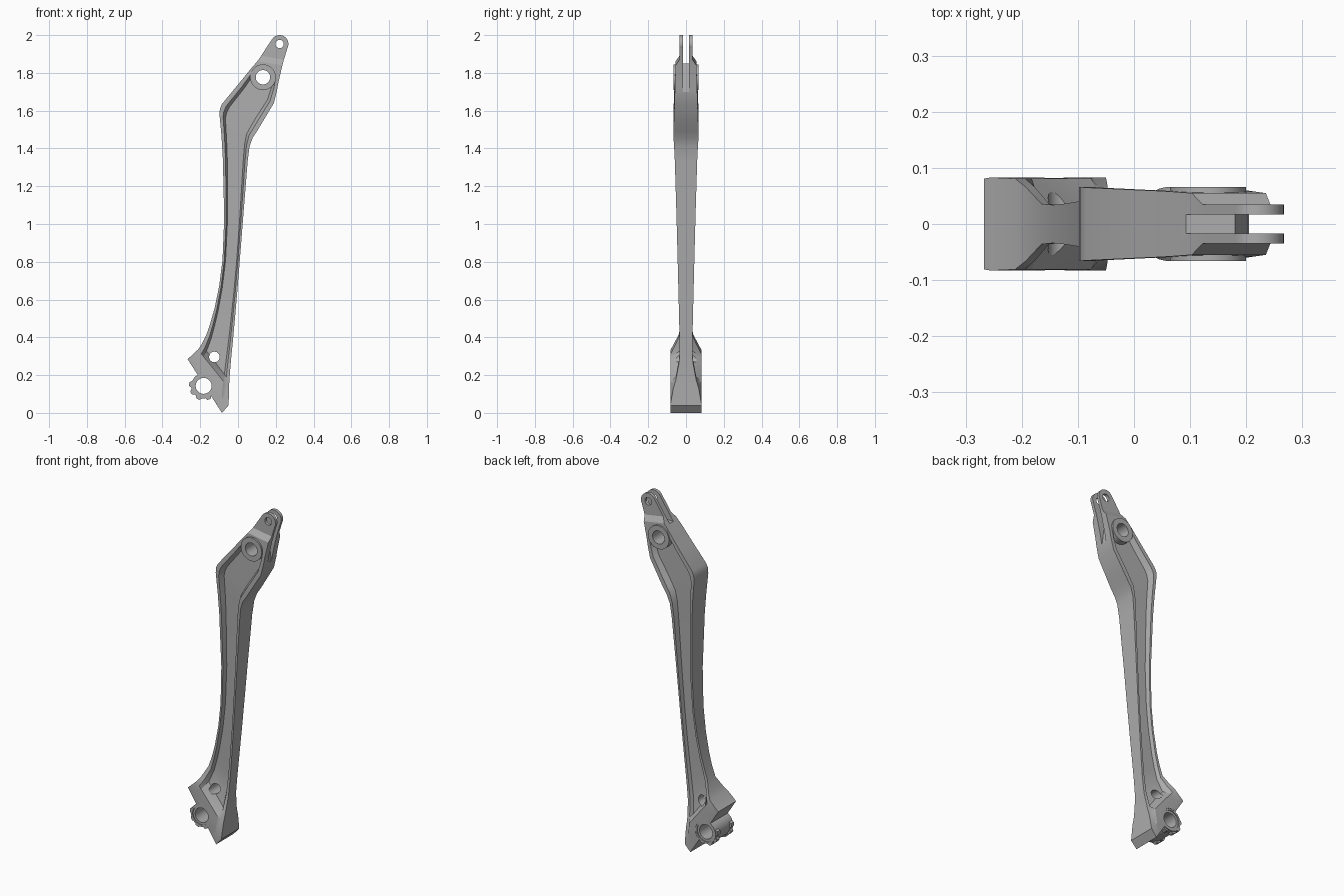
import bpy, bmesh, math
from mathutils import Vector

cube = bpy.data.objects.get("Cube")
if cube:
    bpy.data.objects.remove(cube)

metal = bpy.data.materials.new("satin_grey")
metal.use_nodes = True
GREY = (0.42, 0.42, 0.42, 1)
metal.diffuse_color = GREY
metal.node_tree.nodes["Principled BSDF"].inputs["Base Color"].default_value = GREY


def make(name, bm):
    bmesh.ops.recalc_face_normals(bm, faces=bm.faces)
    me = bpy.data.meshes.new(name)
    bm.to_mesh(me)
    bm.free()
    me.materials.append(metal)
    ob = bpy.data.objects.new(name, me)
    bpy.context.collection.objects.link(ob)
    return ob


def activate(ob):
    bpy.ops.object.select_all(action="DESELECT")
    ob.select_set(True)
    bpy.context.view_layer.objects.active = ob


def smooth(ob):
    activate(ob)
    bpy.ops.object.shade_smooth_by_angle(angle=math.radians(28))


def bridge(bm, a, b):
    """Join two closed loops of vertices with quads."""
    for i in range(len(a)):
        j = (i + 1) % len(a)
        bm.faces.new((a[i], a[j], b[j], b[i]))


def prism(name, points, depth):
    """Extrude an x-z outline symmetrically along y."""
    bm = bmesh.new()
    front, back = [[bm.verts.new((x, y, z)) for x, z in points] for y in (-depth, depth)]
    bm.faces.new(front)
    bm.faces.new(back)
    bridge(bm, front, back)
    return make(name, bm)


def circle(centre, radius, n=40):
    x, z = centre
    return [(x + radius * math.cos(math.tau * i / n),
             z + radius * math.sin(math.tau * i / n)) for i in range(n)]


def tube(name, centre, r_in, outer, y0, y1, n=48):
    """Tube along y; outer maps an angle to the outside radius."""
    bm = bmesh.new()
    loops = []
    for inside, y in ((True, y0), (False, y0), (False, y1), (True, y1)):
        loop = []
        for i in range(n):
            a = math.tau * i / n
            r = r_in if inside else outer(a)
            loop.append(bm.verts.new((centre[0] + r * math.cos(a), y,
                                      centre[1] + r * math.sin(a))))
        loops.append(loop)
    for k, loop in enumerate(loops):
        bridge(bm, loop, loops[(k + 1) % len(loops)])
    smooth(make(name, bm))


def tube_pair(name, centre, r_in, outer, y0, y1):
    tube("front_" + name, centre, r_in, outer, -y1, -y0)
    tube("back_" + name, centre, r_in, outer, y0, y1)


# Arm stations from foot to fork: left x, z, right x, z, half width
FOOT = [
    (-.267, .285, -.085, 0, .081),
    (-.255, .295, -.05, .04, .083),
    (-.212, .335, -.047, .13, .081),
    (-.193, .362, -.046, .17, .066),
]
SHAFT = [
    (-.165, .42, -.038, .27, .036),
    (-.145, .48, -.028, .37, .034),
    (-.125, .55, -.018, .48, .036),
    (-.1, .67, -.004, .64, .04),
    (-.082, .81, .009, .8, .044),
    (-.073, 1.03, .027, 1.03, .05),
    (-.08, 1.34, .051, 1.33, .059),
    (-.087, 1.46, .061, 1.41, .063),
    (-.098, 1.58, .077, 1.455, .066),
    (-.096, 1.61, .1, 1.49, .066),
    (-.085, 1.635, .127, 1.535, .065),
    (0, 1.738, .19, 1.64, .061),
    (.045, 1.793, .207, 1.71, .059),
]
FORK = [
    (.062, 1.815, .214, 1.75, .058),
    (.103, 1.862, .235, 1.84, .055),
    (.122, 1.89, .243, 1.87, .035),
    (.18, 1.978, .266, 1.945, .035),
]
stations = FOOT + SHAFT + FORK
first_pocket = len(FOOT) - 1
end_pocket = len(FOOT + SHAFT)

bm = bmesh.new()
rows = []
for k, (lx, lz, rx, rz, width) in enumerate(stations):
    left, right = Vector((lx, 0, lz)), Vector((rx, 0, rz))
    inset = (right - left) * .18
    # The pocket is sunk to half the width; the foot flares later on its right
    web = width * .5 if first_pocket <= k < end_pocket else width
    right_width = width * .83 if k in (first_pocket - 1, first_pocket) else width
    half = [(left, width), (left + inset * .6, width), (left + inset, web),
            (right - inset, web), (right - inset * .6, right_width), (right, right_width)]
    section = [(p, -w) for p, w in half] + [(p, w) for p, w in reversed(half)]
    rows.append([bm.verts.new((p.x, y, p.z)) for p, y in section])
for a, b in zip(rows, rows[1:]):
    bridge(bm, a, b)
bm.faces.new(rows[0])
bm.faces.new(rows[-1])
arm = make("arm", bm)

PIVOT, BOSS, EYE, HOLE = (-.182, .143), (.132, 1.777), (.22, 1.953), (-.125, .296)

# Fork slot and bolt holes
cutters = [
    prism("fork_slot", [(0, 1.85), (.18, 1.85), (.192, 1.79), (.203, 1.7),
                        (.4, 1.7), (.4, 2.1), (0, 2.1)], .017),
    prism("pivot_bore", circle(PIVOT, .064), .2),
    prism("boss_bore", circle(BOSS, .038), .2),
    prism("eye_bore", circle(EYE, .022), .2),
    prism("small_bore", circle(HOLE, .028), .2),
]
for cutter in cutters:
    cutter.hide_render = True
    mod = arm.modifiers.new(cutter.name, "BOOLEAN")
    mod.operation, mod.solver, mod.object = "DIFFERENCE", "EXACT", cutter
    activate(arm)
    bpy.ops.object.modifier_apply(modifier=mod.name)
for cutter in cutters:
    bpy.data.objects.remove(cutter)
smooth(arm)

# Upper boss and rounded fork ends
tube_pair("boss", BOSS, .038, lambda a: .068, .02, .066)
tube_pair("fork_eye", EYE, .022, lambda a: .047, .017, .035)


# Lower pivot barrel with notched collars on its open side
def notched(a):
    open_side = math.radians(135) < a < math.radians(315)
    return .077 if open_side and math.sin(a * 9) > -.2 else .066


tube("pivot_barrel", PIVOT, .042, lambda a: .066, -.05, .05)
tube_pair("pivot_collar", PIVOT, .042, notched, .05, .076)
tube_pair("pivot_lip", PIVOT, .055, lambda a: .066, .076, .081)
